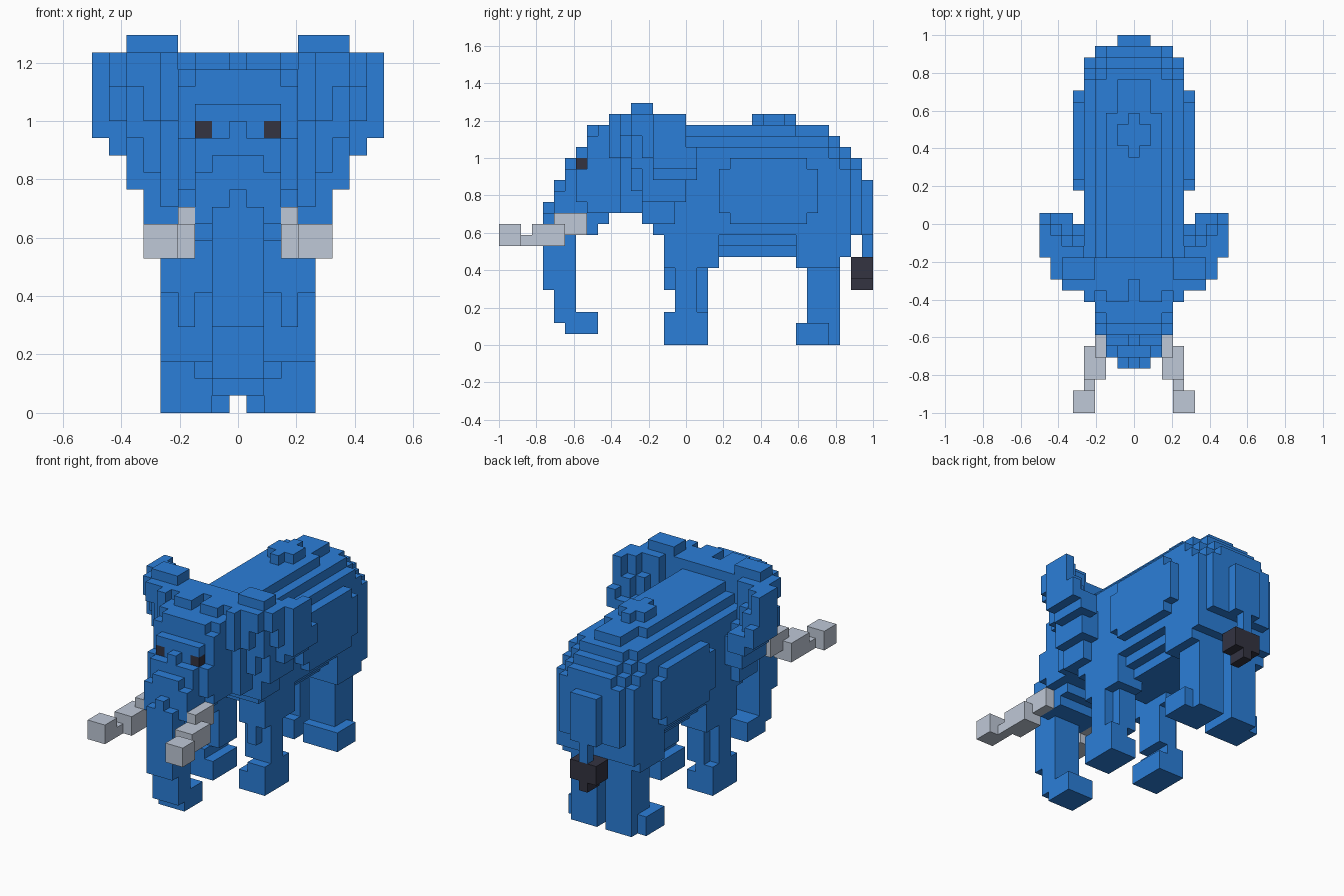
import bpy
import bmesh
from mathutils import Vector

cube = bpy.data.objects.get("Cube")
if cube:
    bpy.data.objects.remove(cube, do_unlink=True)

UNIT = 1 / 17          # edge of one block
HALF_LENGTH = 17       # blocks from the middle to the tusk tips


def make_material(name, colour):
    mat = bpy.data.materials.new(name)
    mat.use_nodes = True
    mat.diffuse_color = (*colour, 1)
    mat.node_tree.nodes["Principled BSDF"].inputs["Base Color"].default_value = (*colour, 1)
    return mat


blue = make_material("blue hide", (0.024, 0.21, 0.69))
ivory = make_material("grey ivory", (0.52, 0.58, 0.68))
dark = make_material("dark grey", (0.033, 0.033, 0.053))

occupied = set()
parts = []


def claim(name, material, cells):
    """Reserve the blocks of a part, skipping any that are already taken."""
    fresh = cells - occupied
    occupied.update(fresh)
    parts.append((name, material, fresh))


def block(first, last, y0, y1, z0, z1):
    """Blocks in columns first..last, counted outward from the centre column."""
    return {(x, y, z) for x in range(first, last + 1)
            for y in range(y0, y1) for z in range(z0, z1)}


def centred(name, material, slabs):
    """Symmetric part; each slab is half width, y range, z range."""
    claim(name, material, set().union(*(block(-s[0], *s) for s in slabs)))


def paired(name, material, blocks):
    """Left part and its mirrored right twin."""
    cells = set().union(*(block(*b) for b in blocks))
    claim("left_" + name, material, cells)
    claim("right_" + name, material, {(-x, y, z) for x, y, z in cells})


# Eyes and tusks come first so the head closes around them
paired("eye", dark, [(2, 2, 7, 8, 16, 17)])
paired("tusk", ivory, [
    (3, 3, 5, 8, 10, 12),
    (3, 4, 3, 6, 9, 11),
    (4, 4, 2, 3, 9, 10),
    (4, 5, 0, 2, 9, 11),
])

# Trunk with its tip curled back
centred("trunk", blue, [
    (1, 4, 7, 5, 12),
    (0, 4, 5, 12, 13),
    (1, 5, 7, 2, 5),
    (1, 6, 9, 1, 3),
])

# Head, stepping back toward the crown
centred("head", blue, [
    (2, 5, 7, 11, 14),
    (1, 5, 7, 14, 15),
    (2, 6, 7, 10, 16),
    (0, 6, 7, 16, 17),
    (2, 7, 9, 10, 18),
    (3, 7, 9, 13, 16),
    (2, 8, 9, 18, 20),
    (3, 8, 10, 12, 19),
    (2, 9, 10, 11, 12),
    (3, 9, 14, 12, 20),
    (3, 12, 14, 20, 21),
])
paired("crown_dome", blue, [(1, 2, 10, 12, 20, 21), (3, 3, 11, 12, 20, 21)])

# Ears sweep outward and back, leaning back toward the bottom
paired("ear", blue, [
    (4, 4, 10, 14, 17, 21),
    (4, 4, 11, 14, 14, 17),
    (4, 4, 11, 15, 12, 14),
    (4, 6, 12, 14, 21, 22),
    (5, 5, 11, 15, 17, 21),
    (5, 5, 12, 16, 14, 17),
    (4, 5, 13, 16, 11, 14),
    (5, 5, 15, 17, 13, 16),
    (6, 6, 11, 15, 19, 21),
    (6, 6, 12, 16, 16, 19),
    (6, 6, 13, 17, 13, 16),
    (6, 6, 15, 18, 15, 17),
    (7, 7, 12, 16, 19, 21),
    (7, 7, 13, 17, 17, 19),
    (7, 7, 14, 18, 15, 17),
    (8, 8, 14, 17, 18, 21),
    (8, 8, 14, 18, 16, 18),
])

# Barrel of the body, rounded in steps
centred("body", blue, [
    (3, 13, 27, 11, 12),
    (4, 14, 30, 10, 18),
    (4, 30, 31, 10, 17),
    (4, 31, 32, 10, 16),
    (3, 30, 32, 10, 17),
    (3, 30, 31, 17, 18),
    (2, 31, 32, 17, 18),
    (3, 14, 30, 18, 19),
    (2, 30, 31, 18, 19),
    (2, 13, 27, 19, 20),
    (1, 27, 30, 19, 20),
    (3, 16, 29, 9, 10),
    (2, 17, 27, 8, 9),
    (5, 20, 29, 12, 16),
    (5, 21, 28, 11, 17),
    (3, 32, 33, 10, 16),
    (2, 32, 33, 16, 17),
])
centred("back_bump", blue, [(1, 24, 26, 20, 21), (0, 23, 27, 20, 21)])

# Front legs
paired("front_leg", blue, [
    (2, 4, 15, 20, 7, 10),
    (2, 4, 16, 18, 3, 7),
    (2, 3, 18, 19, 3, 7),
    (3, 3, 15, 16, 5, 7),
    (2, 4, 15, 19, 0, 2),
    (3, 4, 15, 19, 2, 3),
])

# Hind legs with a toe on the outside
paired("hind_leg", blue, [
    (1, 4, 27, 32, 8, 10),
    (1, 4, 27, 31, 7, 8),
    (1, 3, 28, 31, 2, 7),
    (1, 3, 27, 31, 0, 2),
    (4, 4, 27, 30, 0, 2),
])
centred("rump", blue, [(3, 27, 32, 8, 10)])

# Tail and its tuft
centred("tail", blue, [(1, 33, 34, 10, 15), (0, 33, 34, 8, 10)])
centred("tail_tuft", dark, [(1, 32, 34, 6, 8), (0, 32, 34, 5, 6)])


def build(name, material, cells):
    """Skin the exposed sides of a part's blocks and merge flat areas."""
    bm = bmesh.new()
    verts = {}

    def vert(corner):
        key = tuple(corner)
        if key not in verts:
            x, y, z = key
            place = Vector((x - 0.5, y - HALF_LENGTH, z)) * UNIT
            verts[key] = bm.verts.new(place)
        return verts[key]

    for cell in sorted(cells):
        for axis in range(3):
            for side in (0, 1):
                neighbour = list(cell)
                neighbour[axis] += 2 * side - 1
                if tuple(neighbour) in occupied:
                    continue
                u, v = (axis + 1) % 3, (axis + 2) % 3
                ring = []
                for du, dv in ((0, 0), (1, 0), (1, 1), (0, 1)):
                    corner = list(cell)
                    corner[axis] += side
                    corner[u] += du
                    corner[v] += dv
                    ring.append(vert(corner))
                bm.faces.new(ring if side else ring[::-1])

    bmesh.ops.dissolve_limit(bm, angle_limit=0.01, verts=bm.verts[:], edges=bm.edges[:])
    mesh = bpy.data.meshes.new(name)
    bm.to_mesh(mesh)
    bm.free()
    mesh.materials.append(material)
    bpy.context.collection.objects.link(bpy.data.objects.new(name, mesh))


for part in parts:
    build(*part)
